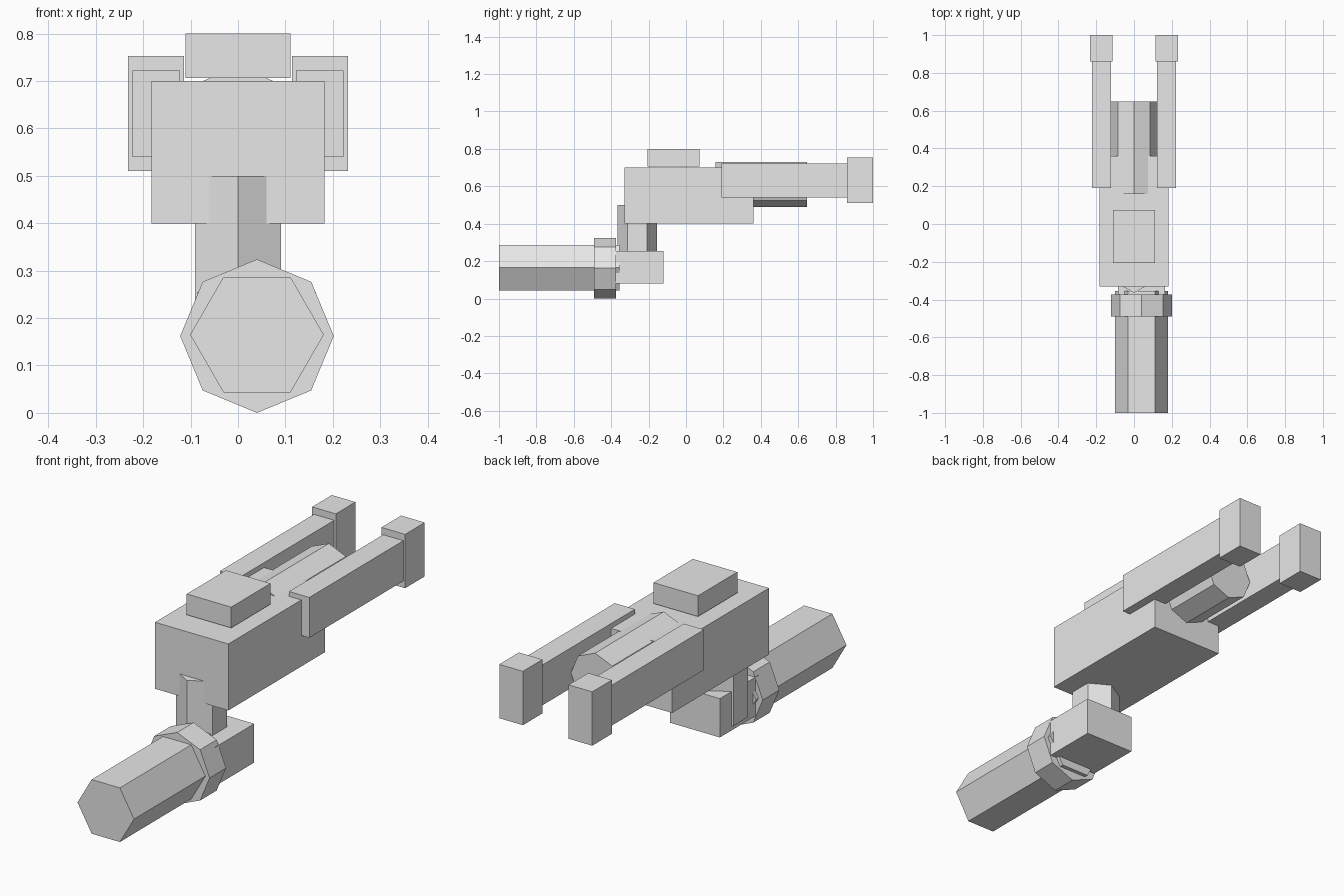
import bpy
import math
from mathutils import Matrix, Vector

default = bpy.data.objects.get("Cube")
if default:
    bpy.data.objects.remove(default, do_unlink=True)

grey = bpy.data.materials.new("light_grey")
grey.use_nodes = True
grey.diffuse_color = (0.8, 0.8, 0.8, 1)
grey.node_tree.nodes["Principled BSDF"].inputs["Base Color"].default_value = (0.8, 0.8, 0.8, 1)


def finish(name, matrix):
    obj = bpy.context.object
    obj.name = name
    obj.data.transform(matrix)
    obj.data.materials.append(grey)
    return obj


def box(name, xs, ys, zs):
    """Box spanning the given x, y and z ranges."""
    bpy.ops.mesh.primitive_cube_add(size=1)
    spans = (xs, ys, zs)
    centre = Vector([(a + b) / 2 for a, b in spans])
    size = Vector([b - a for a, b in spans])
    return finish(name, Matrix.Translation(centre) @ Matrix.Diagonal(size).to_4x4())


def prism(name, sides, radius, length, centre, turn=0.0, lengthwise=True):
    """Regular prism along y, or upright if not lengthwise."""
    bpy.ops.mesh.primitive_cylinder_add(vertices=sides, radius=radius, depth=length)
    spin = Matrix.Rotation(turn, 4, 'Z')
    tilt = Matrix.Rotation(math.pi / 2, 4, 'X') if lengthwise else Matrix()
    return finish(name, Matrix.Translation(centre) @ tilt @ spin)


# Main housing and raised cap
box("housing", (-0.183, 0.183), (-0.33, 0.36), (0.40, 0.70))
box("top_cap", (-0.111, 0.111), (-0.207, 0.073), (0.706, 0.80))

# Paired rear rails with end blocks
for side, label in ((1, "left"), (-1, "right")):
    box(label + "_rail", sorted((side * 0.122, side * 0.223)), (0.19, 0.88), (0.54, 0.722))
    box(label + "_rail_end", sorted((side * 0.114, side * 0.232)), (0.86, 1.0), (0.51, 0.753))

# Eight-sided rear core between the rails
prism("rear_core", 8, 0.121, 0.49, (0, 0.403, 0.61))

# Six-sided upright post and the block it stands in
prism("post", 6, 0.105, 0.40, (0, -0.26, 0.30), lengthwise=False)
box("lower_block", (-0.085, 0.165), (-0.40, -0.12), (0.08, 0.255))

# Forward barrel with its collar
prism("barrel", 6, 0.141, 0.645, (0.04, -0.6775, 0.165), turn=math.pi / 6)
prism("collar", 8, 0.162, 0.118, (0.04, -0.432, 0.162))
